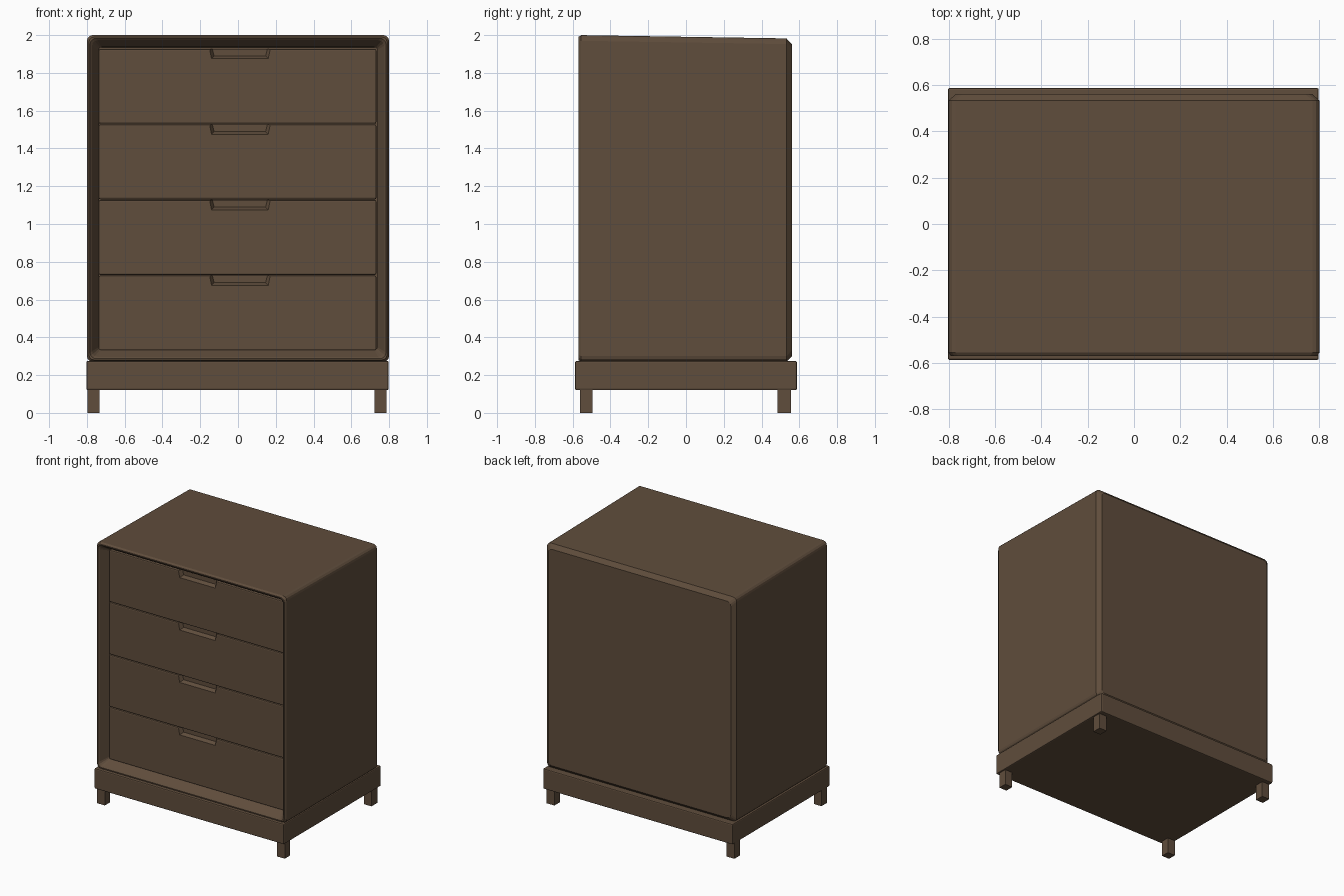
import bpy, bmesh, math

cube = bpy.data.objects.get("Cube")
if cube:
    bpy.data.objects.remove(cube, do_unlink=True)

wood = bpy.data.materials.new("dark_walnut")
wood.use_nodes = True
colour = (0.115, 0.074, 0.045, 1)
wood.diffuse_color = colour
wood.node_tree.nodes["Principled BSDF"].inputs["Base Color"].default_value = colour


def finish(bm, name):
    bmesh.ops.recalc_face_normals(bm, faces=bm.faces)
    mesh = bpy.data.meshes.new(name)
    bm.to_mesh(mesh)
    bm.free()
    mesh.materials.append(wood)
    obj = bpy.data.objects.new(name, mesh)
    bpy.context.collection.objects.link(obj)
    return obj


def box(name, x, y, z, bevel=0.0):
    bm = bmesh.new()
    bmesh.ops.create_cube(bm, size=1)
    for v in bm.verts:
        v.co = [lo + (c + 0.5) * (hi - lo) for c, (lo, hi) in zip(v.co, (x, y, z))]
    if bevel:
        bmesh.ops.bevel(bm, geom=bm.edges[:], offset=bevel, segments=2,
                        profile=0.5, affect='EDGES')
    return finish(bm, name)


def loft(name, rings):
    """Skin a list of equal point rings and cap both ends."""
    bm = bmesh.new()
    loops = [[bm.verts.new(p) for p in ring] for ring in rings]
    for a, b in zip(loops, loops[1:]):
        for i in range(len(a)):
            j = (i + 1) % len(a)
            bm.faces.new((a[i], a[j], b[j], b[i]))
    bm.faces.new(loops[0])
    bm.faces.new(loops[-1])
    return finish(bm, name)


def case_ring(y, inset, radius=0.03, steps=3):
    """Rounded rectangle across the case; the top falls slightly to the rear."""
    top = 2.0 - 0.018 * (y + 0.57) / 1.13 - inset
    bottom, half = 0.27 + inset, 0.8 - inset
    corners = ((half, top), (-half, top), (-half, bottom), (half, bottom))
    points = []
    for k, (cx, cz) in enumerate(corners):
        ox = cx - math.copysign(radius, cx)
        oz = cz - radius if k < 2 else cz + radius
        for s in range(steps + 1):
            a = math.pi / 2 * (k + s / steps)
            points.append((ox + radius * math.cos(a), y, oz + radius * math.sin(a)))
    return points


# Hollow-fronted case: back chamfer, sides, front lip, splayed recess
case = loft("case", [
    case_ring(0.56, 0.03), case_ring(0.532, 0.0), case_ring(-0.555, 0.0),
    case_ring(-0.57, 0.01), case_ring(-0.57, 0.017), case_ring(-0.56, 0.027),
    case_ring(-0.50, 0.063, 0.015), case_ring(-0.46, 0.063, 0.015)])

# Drawers, each with a tapered finger pull cut in the top edge
for i in range(4):
    low = 0.331 + 0.4 * i
    top = low + 0.396
    drawer = box(f"drawer_{i + 1}", (-0.737, 0.732), (-0.503, -0.45), (low, top), 0.008)

    def pull_ring(y, shrink):
        wide, narrow, floor = 0.165 - shrink, 0.15 - shrink, top - 0.052 + shrink
        return [(0.01 - wide, y, top + 0.02), (0.01 + wide, y, top + 0.02),
                (0.01 + narrow, y, floor), (0.01 - narrow, y, floor)]

    cutter = loft("pull_cutter", [pull_ring(-0.52, 0), pull_ring(-0.503, 0),
                                  pull_ring(-0.475, 0.014)])
    cutter.hide_render = True
    cut = drawer.modifiers.new("pull", 'BOOLEAN')
    cut.operation = 'DIFFERENCE'
    cut.object = cutter
    bpy.context.view_layer.objects.active = drawer
    bpy.ops.object.modifier_apply(modifier="pull")
    bpy.data.objects.remove(cutter, do_unlink=True)

# Plinth under the case
box("plinth", (-0.803, 0.797), (-0.587, 0.587), (0.12, 0.275), 0.008)

# Four square legs
for side, x in (("right", (-0.797, -0.732)), ("left", (0.722, 0.787))):
    for end, y in (("front", (-0.56, -0.495)), ("back", (0.485, 0.555))):
        box(f"{end}_{side}_leg", x, y, (0, 0.125))
